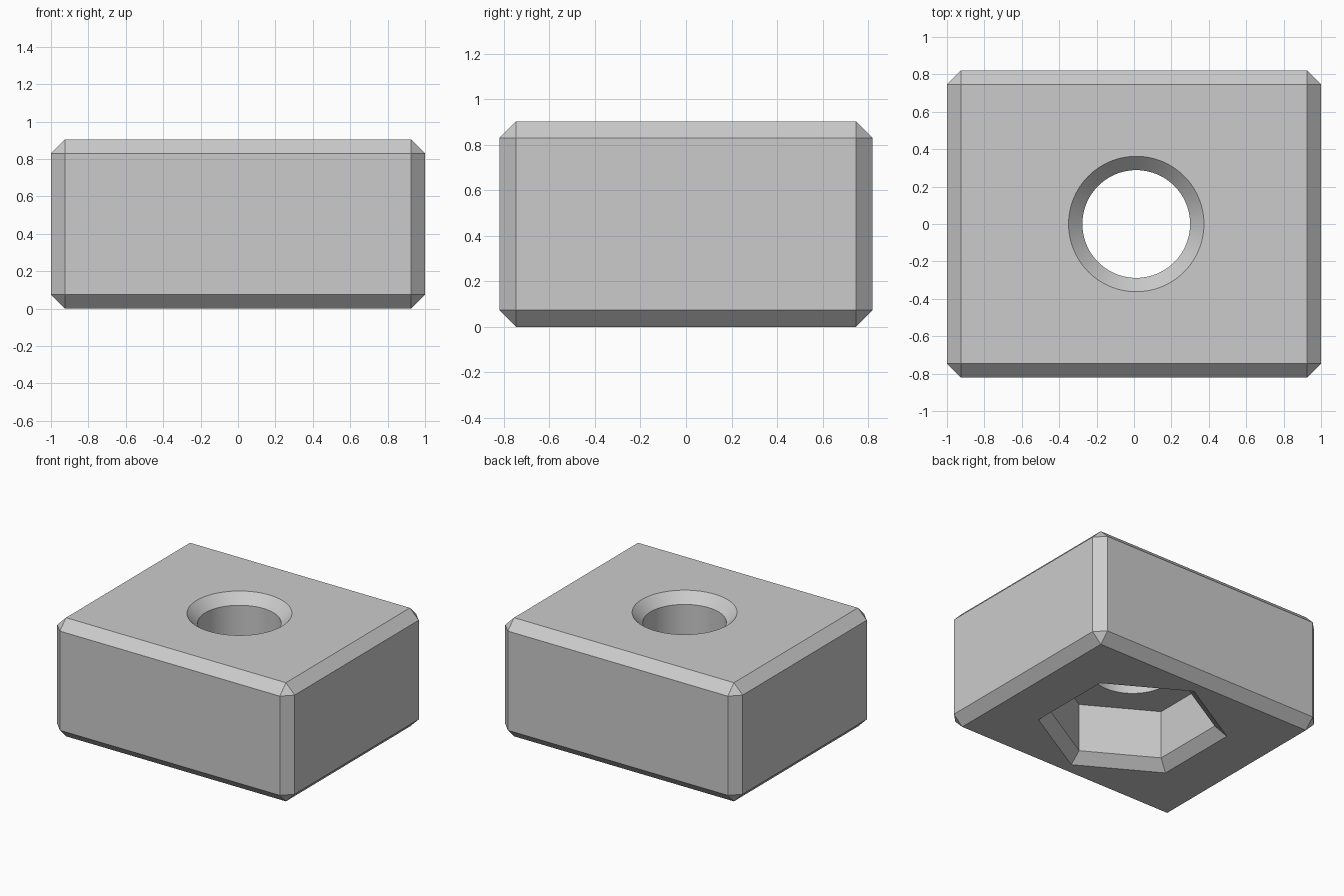
import bpy
import bmesh
from math import cos, sin, radians, tau

cube = bpy.data.objects.get("Cube")
if cube:
    bpy.data.objects.remove(cube, do_unlink=True)

WIDTH, DEPTH, HEIGHT = 2.0, 1.64, 0.903
CHAMFER = 0.074
CENTRE_X = 0.012          # the bore sits slightly off centre
BORE_R = 0.288
POCKET_R = 0.576          # corner radius of the hexagonal pocket
POCKET_TOP = 0.443

grey = bpy.data.materials.new("plain_grey")
grey.use_nodes = True
colour = (0.6, 0.6, 0.6, 1)
grey.diffuse_color = colour
grey.node_tree.nodes["Principled BSDF"].inputs["Base Color"].default_value = colour


def add_object(name, bm):
    bmesh.ops.recalc_face_normals(bm, faces=bm.faces)
    mesh = bpy.data.meshes.new(name)
    bm.to_mesh(mesh)
    bm.free()
    mesh.materials.append(grey)
    obj = bpy.data.objects.new(name, mesh)
    bpy.context.collection.objects.link(obj)
    return obj


def stacked_rings(name, sides, profile, turn=0.0):
    """Closed solid through rings of (radius, z)."""
    bm = bmesh.new()
    rings = []
    for r, z in profile:
        angles = [turn + tau * i / sides for i in range(sides)]
        rings.append([bm.verts.new((CENTRE_X + r * cos(a), r * sin(a), z)) for a in angles])
    for low, high in zip(rings, rings[1:]):
        for i in range(sides):
            j = (i + 1) % sides
            bm.faces.new((low[i], low[j], high[j], high[i]))
    bm.faces.new(rings[0][::-1])
    bm.faces.new(rings[-1])
    obj = add_object(name, bm)
    obj.hide_render = True
    return obj


# Block with every edge chamfered
bm = bmesh.new()
bmesh.ops.create_cube(bm, size=1)
bmesh.ops.scale(bm, vec=(WIDTH, DEPTH, HEIGHT), verts=bm.verts)
bmesh.ops.translate(bm, vec=(0, 0, HEIGHT / 2), verts=bm.verts)
bmesh.ops.bevel(bm, geom=bm.edges[:], offset=CHAMFER, segments=1, affect='EDGES')
block = add_object("block", bm)

# Round bore with a countersunk mouth on top
over = 0.1
bore = stacked_rings("bore_cutter", 96, [
    (BORE_R, 0.3), (BORE_R, HEIGHT - CHAMFER),
    (BORE_R + CHAMFER + over, HEIGHT + over)])

# Hexagonal pocket underneath, its mouth chamfered at 45 degrees across the flats
slope = 1 / cos(radians(30))
pocket = stacked_rings("pocket_cutter", 6, [
    (POCKET_R + (CHAMFER + over) * slope, -over),
    (POCKET_R, CHAMFER), (POCKET_R, POCKET_TOP)], turn=radians(30))

for cutter in (bore, pocket):
    mod = block.modifiers.new(cutter.name, 'BOOLEAN')
    mod.operation = 'DIFFERENCE'
    mod.solver = 'EXACT'
    mod.object = cutter

# Apply the cuts, then shade the round walls smooth
bpy.ops.object.select_all(action='DESELECT')
block.select_set(True)
bpy.context.view_layer.objects.active = block
for mod in block.modifiers[:]:
    bpy.ops.object.modifier_apply(modifier=mod.name)
for cutter in (bore, pocket):
    bpy.data.objects.remove(cutter, do_unlink=True)
bpy.ops.object.shade_smooth_by_angle(angle=radians(20))
